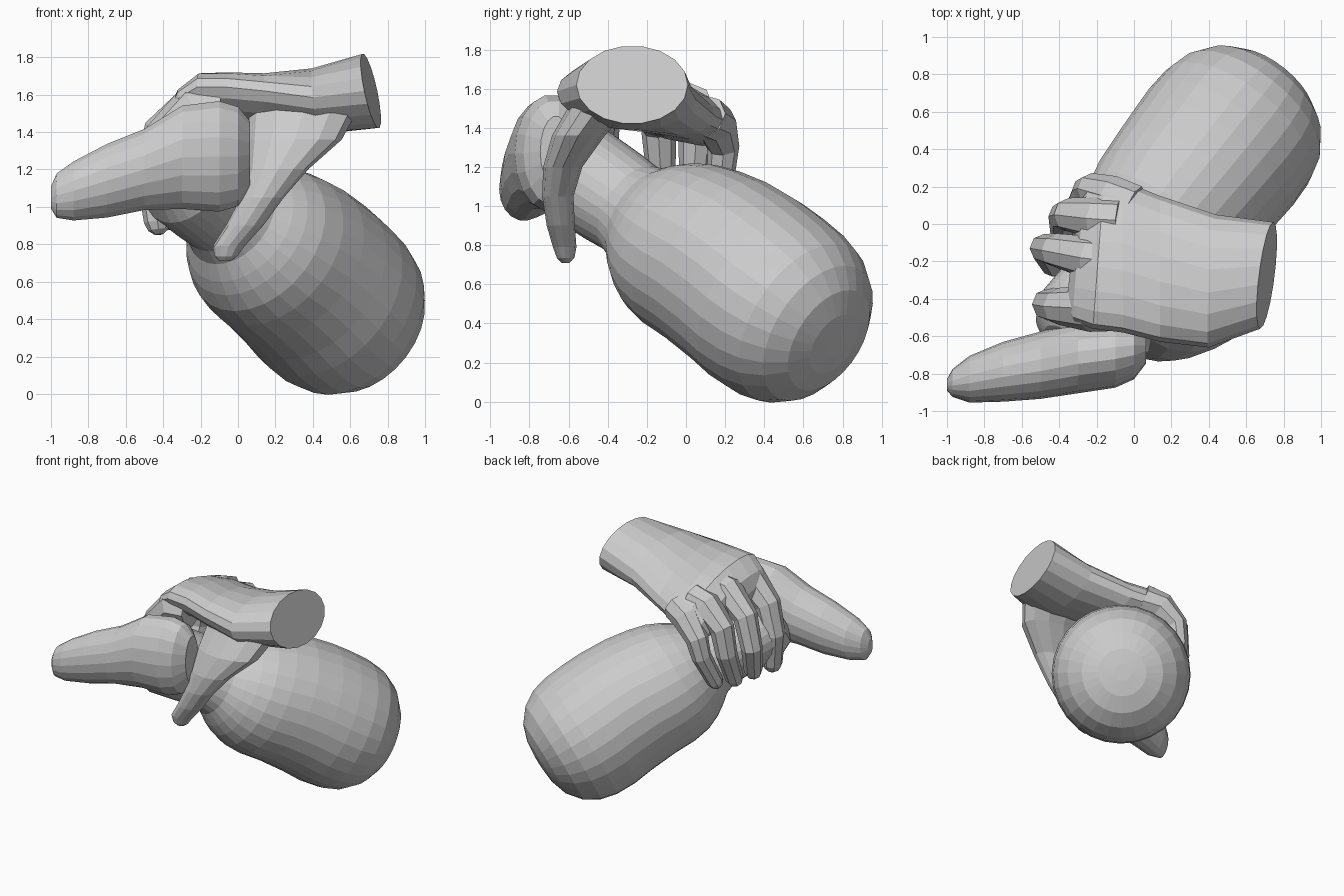
import bpy, bmesh
from math import cos, sin, pi, exp
from mathutils import Vector as V


def loft(name, rings, sides):
    """Skin a list of (centre, half axis u, half axis v) ellipses and cap both ends."""
    bm = bmesh.new()
    loops = []
    for c, u, v in rings:
        loops.append([bm.verts.new(V(c) + V(u) * cos(2 * pi * i / sides) + V(v) * sin(2 * pi * i / sides))
                      for i in range(sides)])
    for a, b in zip(loops, loops[1:]):
        for i in range(sides):
            j = (i + 1) % sides
            bm.faces.new((a[i], a[j], b[j], b[i]))
    bm.faces.new(loops[0])
    bm.faces.new(loops[-1])
    bmesh.ops.recalc_face_normals(bm, faces=bm.faces)
    me = bpy.data.meshes.new(name)
    bm.to_mesh(me)
    bm.free()
    ob = bpy.data.objects.new(name, me)
    bpy.context.collection.objects.link(ob)
    return ob


def tube(name, pts, sides):
    """Tapering digit along (x, y, z, radius in bend plane, radius across) with a rounded tip."""
    rings = []
    for i, p in enumerate(pts):
        a, b = V(pts[max(i - 1, 0)][:3]), V(pts[min(i + 1, len(pts) - 1)][:3])
        t = (b - a).normalized()
        u = t.cross(V((0, 1, 0))).normalized()
        rings.append((V(p[:3]), u * p[3], t.cross(u) * p[4]))
    c, u, v = rings[-1]
    t = (c - rings[-2][0]).normalized()
    rings.append((c + t * u.length * 0.6, u * 0.75, v * 0.75))
    rings.append((c + t * u.length * 0.95, u * 0.3, v * 0.3))
    return loft(name, rings, sides)


# Gripped pear-shaped club: turned profile along a slanting axis, slightly humped on top
origin = V((0.16, 0.03, 0.78))
axis = V((0.36, 0.45, -0.30)).normalized()
side = axis.cross(V((0, 0, 1))).normalized()
up = side.cross(axis)
profile = [(-.96, .13), (-.92, .21), (-.8, .265), (-.6, .26), (-.44, .25), (-.35, .28), (-.27, .345),
           (-.2, .39), (-.1, .435), (.03, .462), (.2, .476), (.4, .488), (.55, .495), (.7, .487), (.82, .458),
           (.93, .39), (1.01, .29), (1.05, .17), (1.06, .06)]
loft("club_bulb", [(origin + axis * t + up * .027 * exp(-((t - .28) / .25) ** 2), side * r, up * r)
                   for t, r in profile], 28)

# Elongated crosswise lobe at the narrow end
lobe = [(-1.0, -.86, 1.05, .03, .06), (-.97, -.85, 1.06, .075, .12), (-.88, -.83, 1.085, .125, .16),
        (-.7, -.79, 1.14, .16, .2), (-.5, -.755, 1.2, .18, .22), (-.3, -.715, 1.265, .19, .28),
        (-.1, -.69, 1.27, .185, .30), (0, -.675, 1.27, .155, .27), (.065, -.665, 1.28, .08, .18)]
loft("club_lobe", [((x, y, z), (0, ry, 0), (0, 0, rz)) for x, y, z, ry, rz in lobe], 18)

# Wrist with flat slanted cut, running into the back of the hand and the knuckles
loft("palm_and_wrist", [
    ((.71, -.275, 1.62), (.035, .285, 0), (-.042, 0, .2)),
    ((.42, -.305, 1.565), (.02, .355, -.02), (-.02, 0, .175)),
    ((.14, -.24, 1.54), (0, .39, -.08), (0, 0, .155)),
    ((-.06, -.175, 1.53), (0, .405, -.11), (0, 0, .155)),
    ((-.19, -.16, 1.52), (.03, .40, -.12), (0, 0, .155)),
    ((-.28, -.16, 1.47), (.04, .36, -.11), (-.02, 0, .11)),
    ((-.32, -.16, 1.42), (.04, .3, -.1), (-.01, 0, .05))], 18)

# Thumb: horizontal sections, broad where it flows out of the hand
thumb = [(1.62, .36, .3, -.38, .16), (1.5, .345, .285, -.45, .155), (1.36, .305, .25, -.55, .135),
         (1.2, .215, .16, -.63, .1), (1.05, .13, .115, -.655, .08), (.9, .035, .1, -.64, .072),
         (.79, -.05, .085, -.62, .06), (.735, -.065, .06, -.615, .045), (.71, -.07, .03, -.615, .02)]
loft("thumb", [((x, y, z), (rx, 0, 0), (0, ry, 0)) for z, x, rx, y, ry in thumb], 12)

# Four fingers curling down around the neck: knuckle, two joints, tip
fingers = {
    "index_finger": [(-.1, -.44, 1.54), (-.24, -.45, 1.53), (-.4, -.44, 1.38), (-.46, -.43, 1.17), (-.43, -.46, .92)],
    "middle_finger": [(-.1, -.2, 1.55), (-.24, -.18, 1.54), (-.42, -.14, 1.4), (-.48, -.13, 1.18), (-.43, -.22, .95)],
    "ring_finger": [(-.08, .02, 1.51), (-.2, .03, 1.49), (-.35, .05, 1.36), (-.38, .04, 1.17), (-.38, -.06, .94)],
    "little_finger": [(0, .1, 1.46), (-.12, .155, 1.42), (-.23, .19, 1.3), (-.26, .18, 1.17), (-.31, .08, .95)],
}
for name, path in fingers.items():
    s = {"index_finger": 1.1, "little_finger": .92}.get(name, 1.0)
    radii = [.12, .115, .09, .078, .066]
    tube(name, [(*p, r * s, r * s) for p, r in zip(path, radii)], 8)
